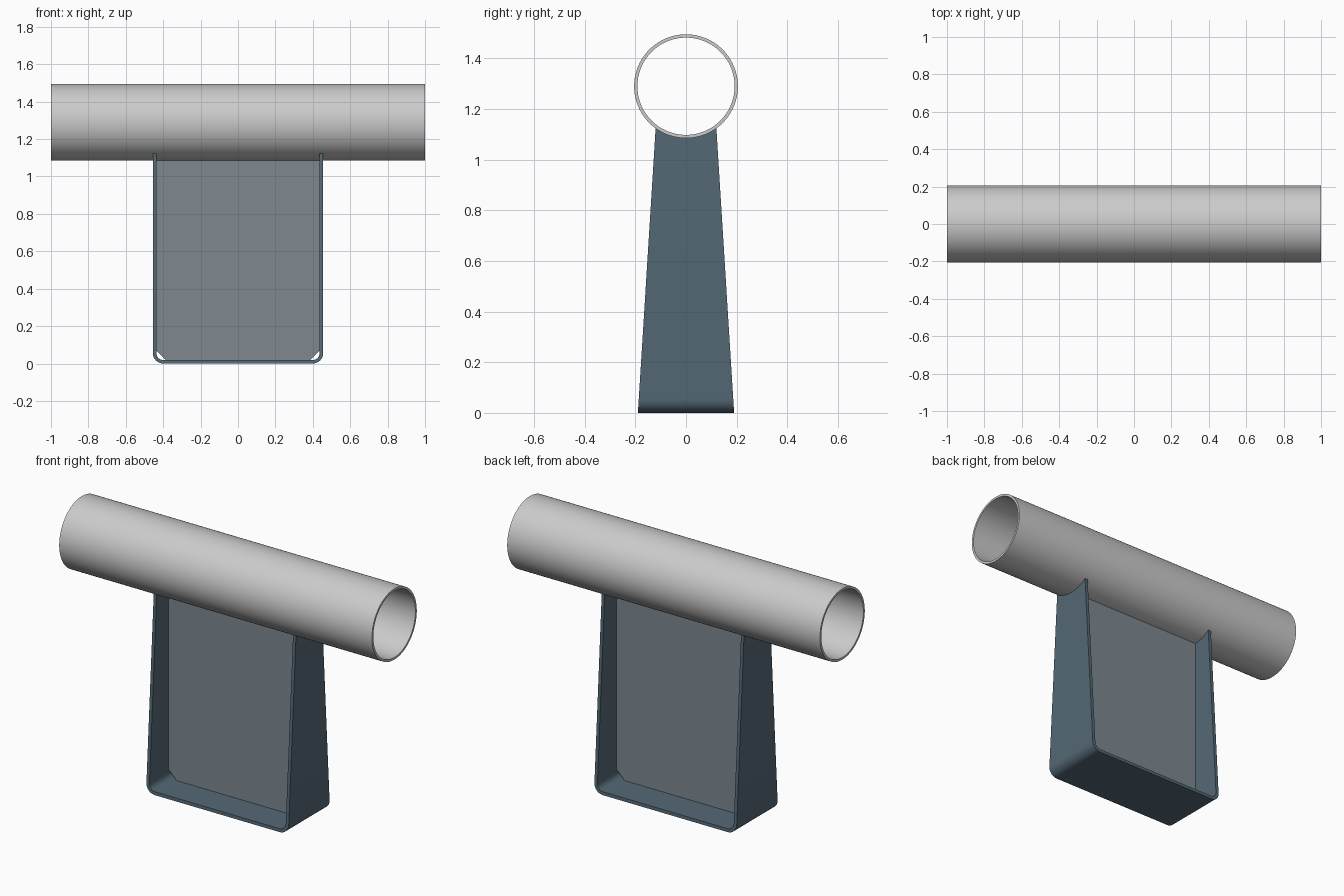
import bpy, bmesh
from math import sin, cos, pi, sqrt

if "Cube" in bpy.data.objects:
    bpy.data.objects.remove(bpy.data.objects["Cube"])

PIPE_Z, PIPE_R, PIPE_IN = 1.29, 0.205, 0.192
HALF_X, THICK, CORNER = 0.455, 0.019, 0.055
LEG_TOP = PIPE_Z - sqrt(PIPE_R**2 - 0.12**2)


def loft(name, loops, closed=False, color=None):
    """Skin a list of equal-length closed loops; cap the ends unless closed."""
    bm = bmesh.new()
    rows = [[bm.verts.new(p) for p in loop] for loop in loops]
    n = len(rows[0])
    pairs = list(zip(rows, rows[1:])) + ([(rows[-1], rows[0])] if closed else [])
    for a, b in pairs:
        for i in range(n):
            j = (i + 1) % n
            bm.faces.new((a[i], a[j], b[j], b[i]))
    if not closed:
        bm.faces.new(rows[0])
        bm.faces.new(rows[-1])
    bmesh.ops.recalc_face_normals(bm, faces=bm.faces)
    me = bpy.data.meshes.new(name)
    bm.to_mesh(me)
    bm.free()
    ob = bpy.data.objects.new(name, me)
    bpy.context.collection.objects.link(ob)
    if color:
        mat = bpy.data.materials.new(name + "_paint")
        mat.diffuse_color = color
        mat.use_nodes = True
        mat.node_tree.nodes["Principled BSDF"].inputs["Base Color"].default_value = mat.diffuse_color
        me.materials.append(mat)
    bpy.ops.object.select_all(action='DESELECT')
    ob.select_set(True)
    bpy.context.view_layer.objects.active = ob
    bpy.ops.object.shade_smooth_by_angle(angle=pi / 6)
    return ob


def circle(x, r, n=96):
    return [(x, r * cos(2 * pi * i / n), PIPE_Z + r * sin(2 * pi * i / n)) for i in range(n)]


# Hollow pipe
loft("pipe", [circle(-1, PIPE_R), circle(1, PIPE_R), circle(1, PIPE_IN), circle(-1, PIPE_IN)], closed=True)


# Tapered U strap with saddle-cut leg tops
def u_path(inset):
    r, c = CORNER - inset, HALF_X - CORNER
    right = [(c + r * sin(a), CORNER - r * cos(a)) for a in (pi / 2 * i / 10 for i in range(11))]
    right.append((HALF_X - inset, LEG_TOP))
    return [(-x, z) for x, z in reversed(right)] + right


section = u_path(0) + u_path(THICK)[::-1]


def strap_slice(f):
    pts = []
    for x, z in section:
        y = f * (0.19 - 0.07 * z / LEG_TOP)
        if z == LEG_TOP:
            z = PIPE_Z - sqrt(PIPE_R**2 - y * y)
        pts.append((x, y, z))
    return pts


loft("u_strap", [strap_slice(i / 12) for i in range(-12, 13)], color=(0.09, 0.14, 0.18, 1))

# Central web plate with clipped lower corners
w, low, top, clip = HALF_X - THICK, THICK, PIPE_Z - PIPE_R, 0.05
outline = [(-w, top), (-w, low + clip), (-w + clip, low), (w - clip, low), (w, low + clip), (w, top)]
loft("web_plate", [[(x, y, z) for x, z in outline] for y in (-0.01, 0.01)], color=(0.21, 0.25, 0.28, 1))
